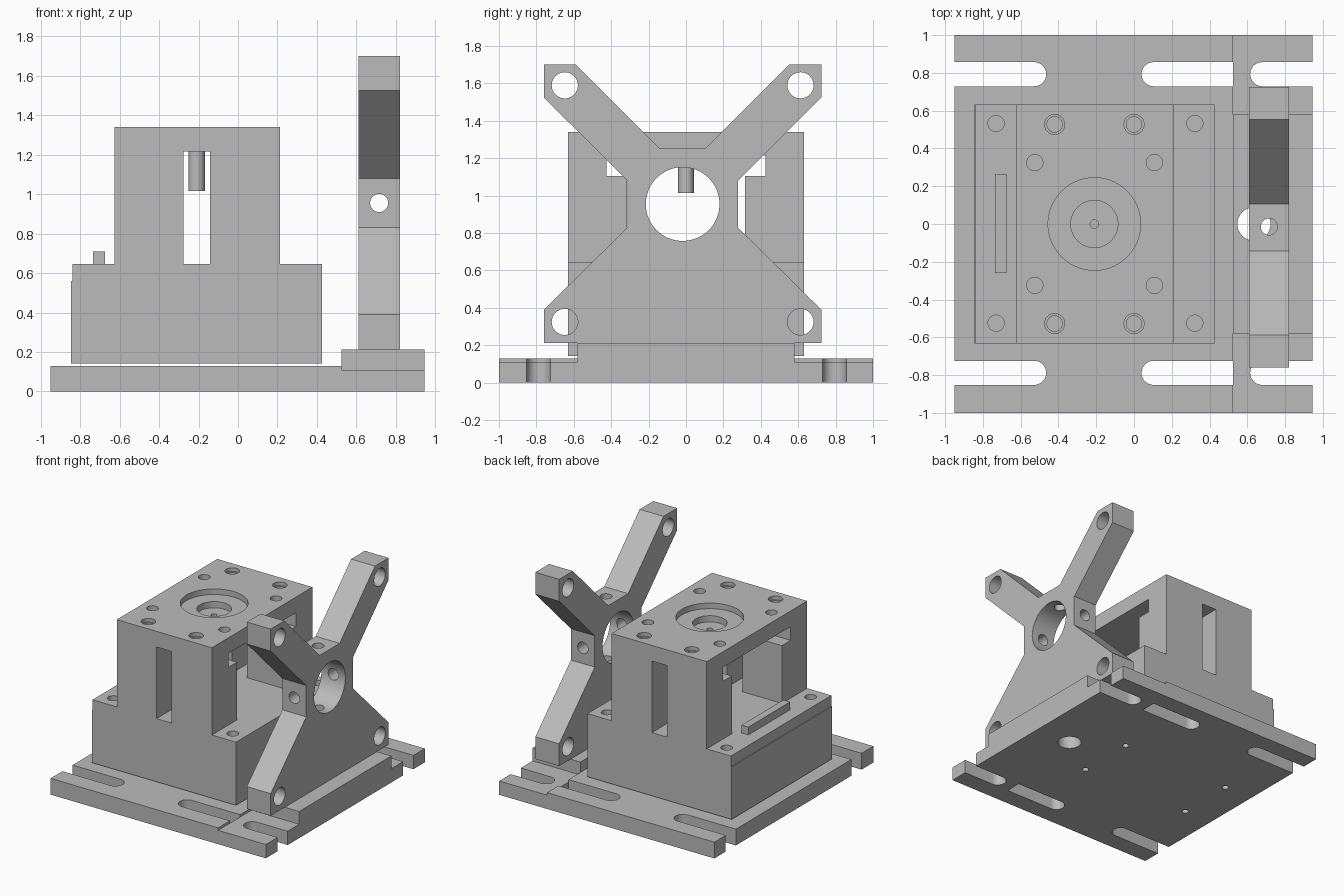
import bpy, bmesh, math

cube = bpy.data.objects.get("Cube")
if cube:
    bpy.data.objects.remove(cube, do_unlink=True)

GREY = (0.5, 0.5, 0.5, 1)
steel = bpy.data.materials.new("plain grey metal")
steel.use_nodes = True
steel.diffuse_color = GREY
steel.node_tree.nodes["Principled BSDF"].inputs["Base Color"].default_value = GREY


def prism(name, pts, axis, lo, hi):
    """Extrude a 2D outline along an axis: x uses (y, z), y uses (x, z), z uses (x, y)."""
    place = {"x": lambda u, v, w: (w, u, v),
             "y": lambda u, v, w: (u, w, v),
             "z": lambda u, v, w: (u, v, w)}[axis]
    bm = bmesh.new()
    ends = [[bm.verts.new(place(u, v, w)) for u, v in pts] for w in (lo, hi)]
    bm.faces.new(ends[0])
    bm.faces.new(ends[1])
    n = len(pts)
    for i in range(n):
        j = (i + 1) % n
        bm.faces.new((ends[0][i], ends[0][j], ends[1][j], ends[1][i]))
    bmesh.ops.recalc_face_normals(bm, faces=bm.faces)
    mesh = bpy.data.meshes.new(name)
    bm.to_mesh(mesh)
    bm.free()
    mesh.materials.append(steel)
    obj = bpy.data.objects.new(name, mesh)
    bpy.context.collection.objects.link(obj)
    return obj


def rect(u0, u1, v0, v1):
    return [(u0, v0), (u1, v0), (u1, v1), (u0, v1)]


def circle(u, v, r, n=40):
    return [(u + r * math.cos(math.tau * i / n), v + r * math.sin(math.tau * i / n))
            for i in range(n)]


def round_slot(tip, end, v, r, n=16):
    """Slot outline with a round tip and a square end."""
    s = 1 if end > tip else -1
    arc = [(tip + s * r * (1 - math.sin(math.pi * i / n)), v + r * math.cos(math.pi * i / n))
           for i in range(n + 1)]
    return arc + [(end, v - r), (end, v + r)]


def cut(obj, pts, axis, lo, hi):
    """Subtract an extruded outline from a part."""
    tool = prism("cutter", pts, axis, lo, hi)
    tool.hide_render = True
    mod = obj.modifiers.new("cut", "BOOLEAN")
    mod.operation = "DIFFERENCE"
    mod.solver = "EXACT"
    mod.object = tool
    bpy.context.view_layer.objects.active = obj
    bpy.ops.object.modifier_apply(modifier=mod.name)
    bpy.data.objects.remove(tool, do_unlink=True)


def smooth(obj):
    bpy.ops.object.select_all(action="DESELECT")
    obj.select_set(True)
    bpy.context.view_layer.objects.active = obj
    bpy.ops.object.shade_smooth_by_angle(angle=math.radians(30))


CX = -0.21      # spindle axis
BX = 0.715      # bracket middle
BY = -0.018
BZ = 0.955

# Base plate with a thinner strip on the right
base = prism("base_plate", [(-0.95, 0), (0.945, 0), (0.945, 0.11), (0.525, 0.11),
                            (0.525, 0.13), (-0.95, 0.13)], "y", -1, 1)
for y in (-0.788, 0.793):
    for tip, end in ((-0.465, -1.1), (0.04, 0.525), (0.615, 1.1)):
        cut(base, round_slot(tip, end, y, 0.064), "z", -0.1, 0.3)
for x in (CX - 0.49, CX + 0.49):
    for y in (-0.235, 0.235):
        cut(base, circle(x, y, 0.025, 20), "z", -0.1, 0.3)

# Raised pad under the bracket
pad = prism("bracket_pad", rect(0.525, 0.945, -0.58, 0.58), "z", 0.11, 0.212)
for part in (base, pad):
    cut(part, circle(0.635, 0, 0.088), "z", -0.1, 0.3)

# Lower housing with corner holes
lower = prism("lower_housing", [(-0.845, 0.142), (0.425, 0.142), (0.425, 0.645),
                                (-0.838, 0.645), (-0.838, 0.56), (-0.845, 0.56)],
              "y", -0.632, 0.632)
for x in (-0.73, 0.322):
    for y in (-0.525, 0.532):
        cut(lower, circle(x, y, 0.043, 24), "z", 0.45, 0.8)

# Upper housing with front slot, T-shaped side window and bearing recess
upper = prism("upper_housing", rect(-0.625, 0.213, -0.632, 0.632), "z", 0.645, 1.34)
cut(upper, rect(-0.275, -0.142, 0.5, 1.215), "y", -1, 1)
window = [(-0.315, 0.5), (0.315, 0.5), (0.315, 1.105), (0.425, 1.105),
          (0.425, 1.215), (-0.425, 1.215), (-0.425, 1.105), (-0.315, 1.105)]
cut(upper, window, "x", -1, 0.5)
cut(upper, circle(CX, 0, 0.245, 56), "z", 1.295, 1.5)
cut(upper, circle(CX, 0, 0.125), "z", 1.245, 1.5)
for s in (-1, 1):
    for x in (-0.42, 0):
        cut(upper, circle(x, s * 0.527, 0.053, 28), "z", 1.31, 1.5)
        cut(upper, circle(x, s * 0.527, 0.041, 28), "z", 1.18, 1.5)
    for x in (-0.525, 0.108):
        cut(upper, circle(x, s * 0.325, 0.043, 28), "z", 1.26, 1.5)

# Spindle hanging in the cavity, with a centre hole
spindle = prism("spindle", circle(CX, 0, 0.042, 32), "z", 1.015, 1.246)
cut(spindle, circle(CX, 0, 0.022, 20), "z", 1.15, 1.5)
cut(upper, circle(CX, 0, 0.022, 20), "z", 1.15, 1.5)

# Locating key on the left shoulder
prism("locating_key", rect(-0.735, -0.675, -0.26, 0.265), "z", 0.645, 0.708)

# Cross-shaped bracket, outlined from one mirrored half
half = [(0.742, 0.213), (0.742, 0.39), (0.295, 0.83), (0.295, 1.08),
        (0.742, 1.525), (0.742, 1.7), (0.57, 1.7), (0.125, 1.255)]
outline = [(BY + y, z) for y, z in half] + [(BY - y, z) for y, z in reversed(half)]
bracket = prism("cross_bracket", outline, "x", 0.61, 0.82)
cut(bracket, circle(BY, BZ, 0.197, 64), "x", 0.5, 1)
for s in (-1, 1):
    for z in (0.325, 1.59):
        cut(bracket, circle(BY + s * 0.63, z, 0.07), "x", 0.5, 1)
cut(bracket, circle(BX, BZ, 0.046, 28), "y", -0.5, 0.5)
cut(bracket, circle(BX, BY + 0.004, 0.044, 28), "z", 0.1, 1.4)
cut(pad, circle(BX, BY + 0.004, 0.044, 28), "z", 0.16, 0.3)

for part in (base, pad, lower, upper, spindle, bracket):
    smooth(part)
